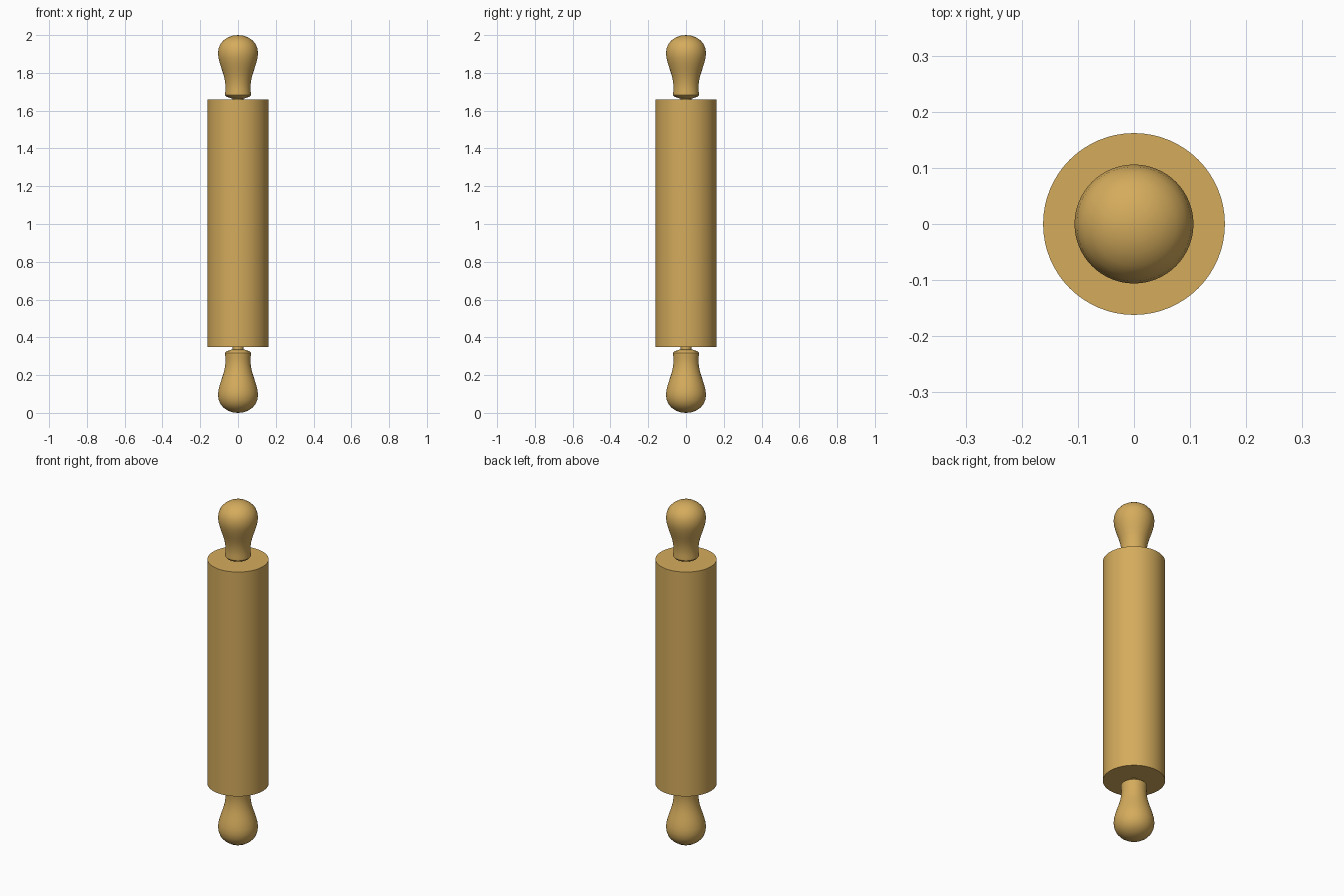
import bpy, bmesh, math

if "Cube" in bpy.data.objects:
    bpy.data.objects.remove(bpy.data.objects["Cube"])

wood = bpy.data.materials.new("light wood")
wood.diffuse_color = (0.66, 0.41, 0.108, 1)
wood.use_nodes = True
wood.node_tree.nodes["Principled BSDF"].inputs["Base Color"].default_value = wood.diffuse_color
SEGMENTS = 64


def lathe(name, profile):
    """Spin a (radius, z) profile around the z axis."""
    bm = bmesh.new()
    verts = [bm.verts.new((r, 0, z)) for r, z in profile]
    edges = [bm.edges.new(pair) for pair in zip(verts, verts[1:])]
    bmesh.ops.spin(bm, geom=verts + edges, cent=(0, 0, 0), axis=(0, 0, 1),
                   angle=math.tau, steps=SEGMENTS)
    bmesh.ops.remove_doubles(bm, verts=bm.verts, dist=1e-5)
    bmesh.ops.recalc_face_normals(bm, faces=bm.faces)
    mesh = bpy.data.meshes.new(name)
    bm.to_mesh(mesh)
    bm.free()
    mesh.materials.append(wood)
    obj = bpy.data.objects.new(name, mesh)
    bpy.context.collection.objects.link(obj)
    bpy.ops.object.select_all(action='DESELECT')
    bpy.context.view_layer.objects.active = obj
    obj.select_set(True)
    bpy.ops.object.shade_smooth_by_angle(angle=math.radians(35))
    return obj


# Roller barrel
lathe("roller", [(0, 0.348), (0.162, 0.348), (0.162, 1.66), (0, 1.66)])

# Axle between the two handles
lathe("axle", [(0, 0.30), (0.028, 0.30), (0.028, 1.70), (0, 1.70)])

# Handle profile: radius and distance from the rounded tip
handle = [(0, 0), (0.027, 0.003), (0.052, 0.011), (0.075, 0.026),
          (0.092, 0.045), (0.102, 0.068), (0.106, 0.095), (0.103, 0.122),
          (0.096, 0.150), (0.087, 0.178), (0.078, 0.205), (0.071, 0.232),
          (0.067, 0.260), (0.066, 0.290), (0.068, 0.305), (0.068, 0.318),
          (0.060, 0.327), (0.035, 0.335), (0, 0.335)]
lathe("lower_handle", handle)
lathe("upper_handle", [(r, 2 - d) for r, d in handle])
